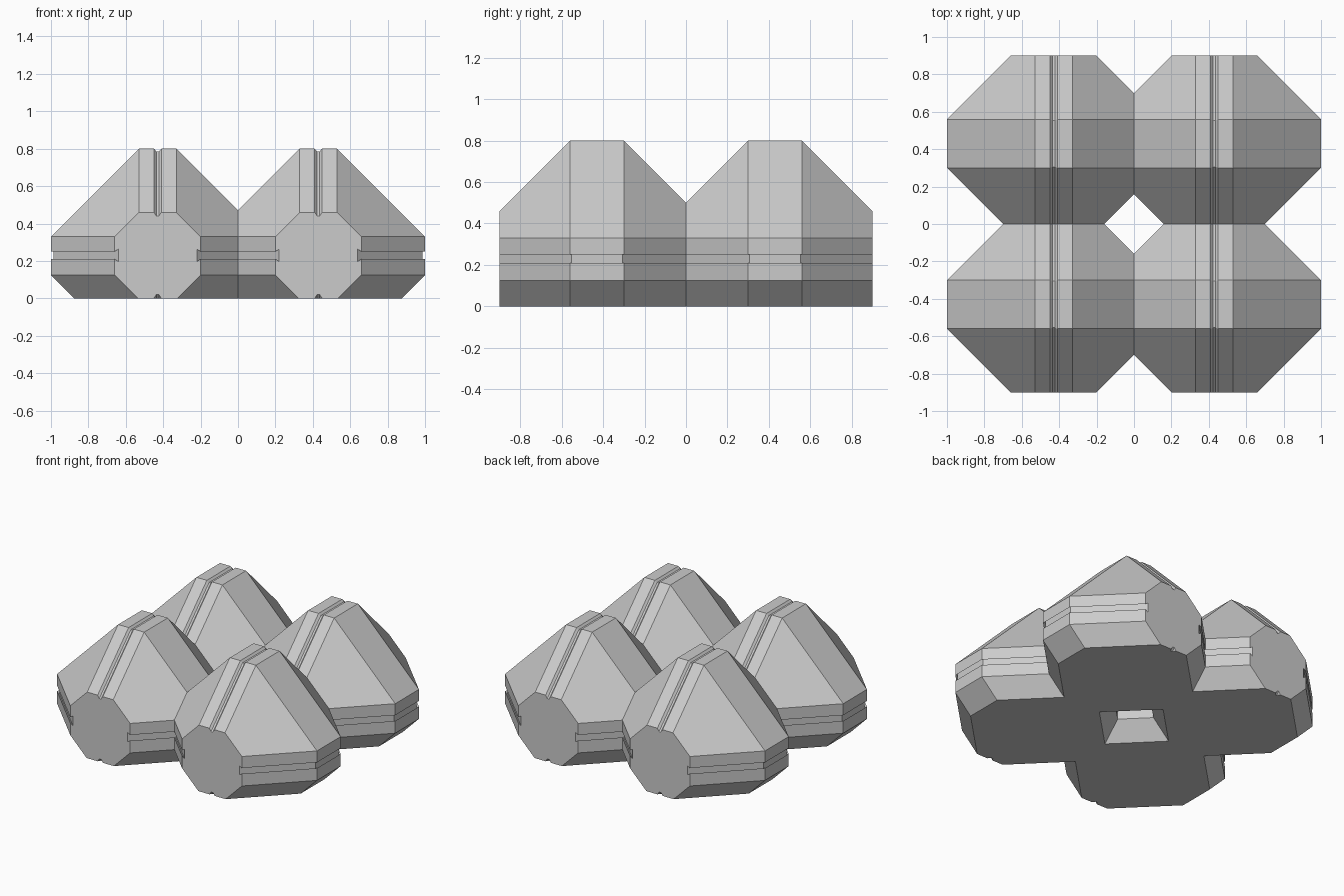
import bpy
import bmesh
from mathutils import Vector

cube = bpy.data.objects.get("Cube")
if cube:
    bpy.data.objects.remove(cube, do_unlink=True)

CENTRE = Vector((0.43, 0.43, 0))

grey = bpy.data.materials.new("plain_grey")
grey.use_nodes = True
colour = (0.6, 0.6, 0.6, 1)
grey.diffuse_color = colour
grey.node_tree.nodes["Principled BSDF"].inputs["Base Color"].default_value = colour


def make_object(name, bm):
    mesh = bpy.data.meshes.new(name)
    bmesh.ops.recalc_face_normals(bm, faces=bm.faces)
    bm.to_mesh(mesh)
    bm.free()
    obj = bpy.data.objects.new(name, mesh)
    bpy.context.collection.objects.link(obj)
    return obj


def groove_cutter(name, path, place):
    """Sweep a tapered section along a 2D path; place maps (u, v, across) to 3D."""
    pts = [Vector(p) for p in path]
    # run the ends out past the body
    pts[0] += (pts[0] - pts[1]).normalized() * 0.1
    pts[-1] += (pts[-1] - pts[-2]).normalized() * 0.1
    normals = []
    for a, b in zip(pts, pts[1:]):
        d = (b - a).normalized()
        normals.append(Vector((-d.y, d.x)))
    bm = bmesh.new()
    rings = []
    for i, p in enumerate(pts):
        n1, n2 = normals[max(i - 1, 0)], normals[min(i, len(normals) - 1)]
        mitre = (n1 + n2) / (1 + n1.dot(n2))
        ring = []
        for depth, half in ((-0.014, 0.007), (0.014, 0.033)):
            q = p + mitre * depth
            for w in ((-half, half) if depth < 0 else (half, -half)):
                ring.append(bm.verts.new(place(q.x, q.y, w)))
        rings.append(ring)
    for r, s in zip(rings, rings[1:]):
        for k in range(4):
            j = (k + 1) % 4
            bm.faces.new((r[k], r[j], s[j], s[k]))
    bm.faces.new(rings[0])
    bm.faces.new(rings[-1][::-1])
    obj = make_object(name, bm)
    obj.location = CENTRE
    obj.hide_render = True
    return obj


# faceted lobe: hull of one corner's points mirrored in x and y
corner = [(0.10, 0.13, 0.80), (0.57, 0.13, 0.33), (0.10, 0.47, 0.46), (0.23, 0.47, 0.33),
          (0.57, 0.13, 0.125), (0.23, 0.47, 0.125), (0.445, 0.13, 0), (0.105, 0.47, 0)]
bm = bmesh.new()
for x, y, z in corner:
    for sx in (1, -1):
        for sy in (1, -1):
            bm.verts.new((x * sx, y * sy, z))
bmesh.ops.convex_hull(bm, input=bm.verts)
bmesh.ops.dissolve_limit(bm, angle_limit=0.02, verts=bm.verts, edges=bm.edges)
body = make_object("four_lobed_body", bm)
body.location = CENTRE
body.data.materials.append(grey)

# grooves over the top, round both sides and at the foot of each end
ridge = [(-0.47, 0.46), (-0.13, 0.80), (0.13, 0.80), (0.47, 0.46)]
side = [(0.47, 0.23), (0.13, 0.57), (-0.13, 0.57), (-0.47, 0.23)]
foot = [(0.47, 0), (0.13, -0.34)]
cutters = [groove_cutter("ridge_groove_cutter", ridge, lambda u, v, w: (w, u, v))]
for s in (1, -1):
    cutters.append(groove_cutter("side_groove_cutter", side,
                                 lambda u, v, w: (v * s, u, 0.23 + w)))
    cutters.append(groove_cutter("foot_groove_cutter", foot,
                                 lambda u, v, w: (w, u * s, v)))
for cutter in cutters:
    mod = body.modifiers.new("groove", 'BOOLEAN')
    mod.operation = 'DIFFERENCE'
    mod.solver = 'EXACT'
    mod.object = cutter

bpy.context.view_layer.update()
graph = bpy.context.evaluated_depsgraph_get()
carved = bpy.data.meshes.new_from_object(body.evaluated_get(graph))
body.modifiers.clear()
for cutter in cutters:
    bpy.data.objects.remove(cutter, do_unlink=True)

# trim the lobe at the centre planes so that its mirrored copies meet cleanly
bm = bmesh.new()
bm.from_mesh(carved)
bmesh.ops.translate(bm, verts=bm.verts, vec=CENTRE)
for axis in ((1, 0, 0), (0, 1, 0)):
    bmesh.ops.bisect_plane(bm, geom=bm.verts[:] + bm.edges[:] + bm.faces[:],
                           plane_co=(0, 0, 0), plane_no=axis, clear_inner=True)
bm.to_mesh(carved)
bm.free()
body.data = carved
body.location = (0, 0, 0)
carved.materials.clear()
carved.materials.append(grey)

mirror = body.modifiers.new("four_lobes", 'MIRROR')
mirror.use_axis = (True, True, False)
mirror.merge_threshold = 0.0005
